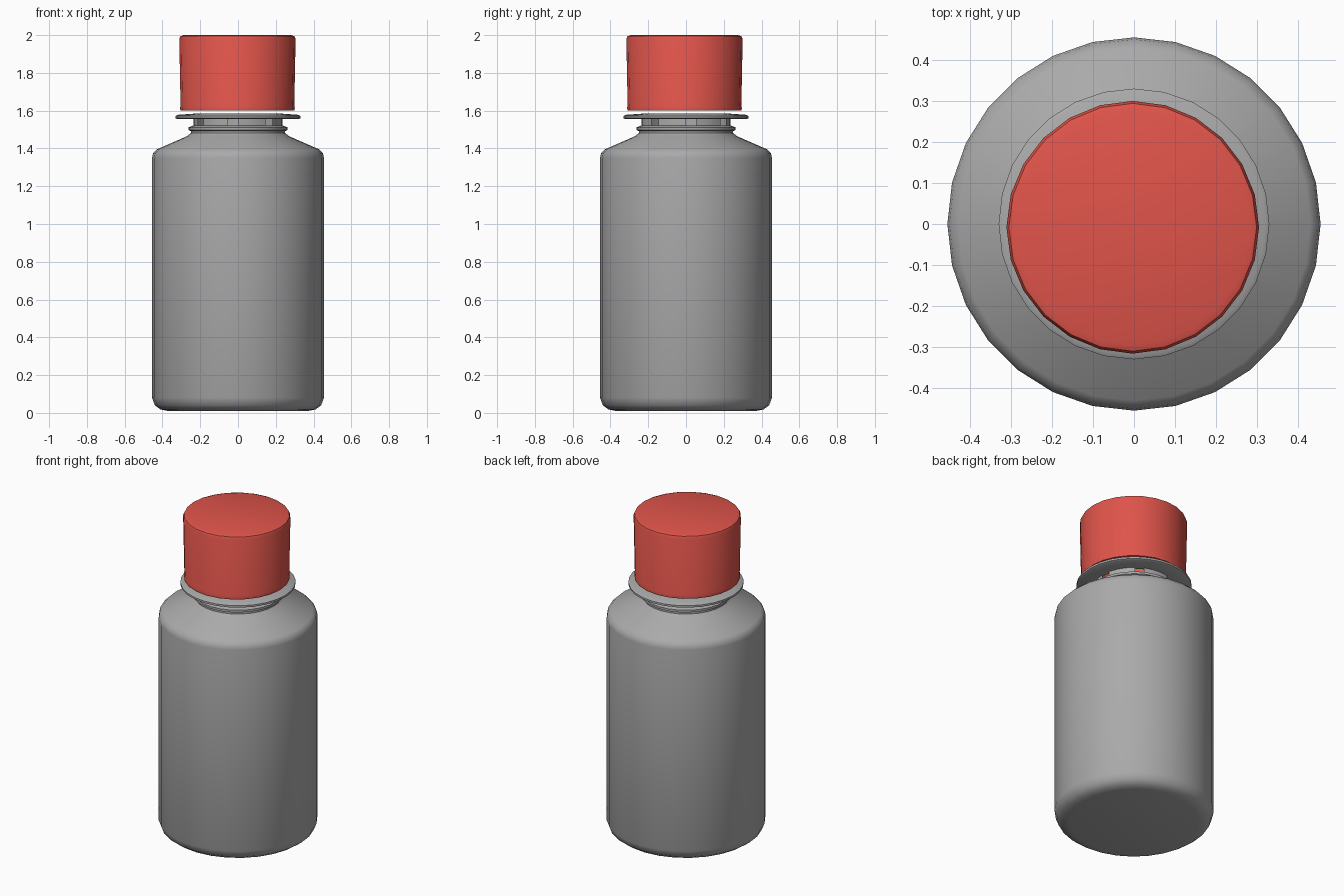
import bpy, bmesh, math

cube = bpy.data.objects.get("Cube")
if cube:
    bpy.data.objects.remove(cube, do_unlink=True)


def material(name, color):
    m = bpy.data.materials.new(name)
    m.use_nodes = True
    m.diffuse_color = (*color, 1)
    m.node_tree.nodes["Principled BSDF"].inputs["Base Color"].default_value = (*color, 1)
    return m


grey = material("plastic grey", (0.40, 0.40, 0.40))
red = material("cap red", (0.75, 0.09, 0.07))


def lathe(name, profile, mat, sides, center=(0, 0), closed=False, keep=None):
    """Revolve (radius, height) points; zero radius makes a pole."""
    bm = bmesh.new()
    rings = []
    for r, z in profile:
        if r == 0:
            rings.append([bm.verts.new((*center, z))] * sides)
            continue
        ring = []
        for i in range(sides):
            a = math.tau * i / sides
            ring.append(bm.verts.new((center[0] + r * math.cos(a),
                                      center[1] + r * math.sin(a), z)))
        rings.append(ring)
    pairs = list(zip(rings, rings[1:]))
    if closed:
        pairs.append((rings[-1], rings[0]))
    for low, high in pairs:
        for i in range(sides):
            if keep and not keep(i):
                continue
            j = (i + 1) % sides
            corners = list(dict.fromkeys((low[i], low[j], high[j], high[i])))
            bm.faces.new(corners)
    bmesh.ops.recalc_face_normals(bm, faces=bm.faces[:])
    mesh = bpy.data.meshes.new(name)
    bm.to_mesh(mesh)
    bm.free()
    mesh.materials.append(mat)
    obj = bpy.data.objects.new(name, mesh)
    bpy.context.collection.objects.link(obj)
    bpy.ops.object.select_all(action="DESELECT")
    obj.select_set(True)
    bpy.context.view_layer.objects.active = obj
    bpy.ops.object.shade_smooth_by_angle(angle=math.radians(40))
    return obj


# Bottle with rounded base, sloping shoulder and a bead below the neck
lathe("bottle_body", [
    (0, 0.01), (0.37, 0.01), (0.41, 0.018), (0.44, 0.04), (0.455, 0.08),
    (0.455, 1.35), (0.45, 1.375), (0.43, 1.395), (0.27, 1.465),
    (0.25, 1.482), (0.25, 1.492), (0.263, 1.498), (0.263, 1.512),
    (0.245, 1.518), (0.235, 1.522)], grey, 28)

# Slotted neck between the bead and the flange
lathe("neck_band", [(0.235, 1.522), (0.235, 1.56)], grey, 28,
      keep=lambda i: i % 4 != 0)

# Thin flange under the cap
lathe("neck_flange", [
    (0.22, 1.555), (0.32, 1.555), (0.33, 1.56), (0.33, 1.572),
    (0.32, 1.578), (0.22, 1.585)], grey, 28, closed=True)

# Hollow cap, slightly wider at the top
lathe("cap", [
    (0, 2.0), (0.285, 2.0), (0.302, 1.994), (0.308, 1.98), (0.301, 1.625),
    (0.304, 1.615), (0.302, 1.6), (0.28, 1.6), (0.28, 1.96), (0, 1.96)],
      red, 24, center=(-0.003, -0.008))
